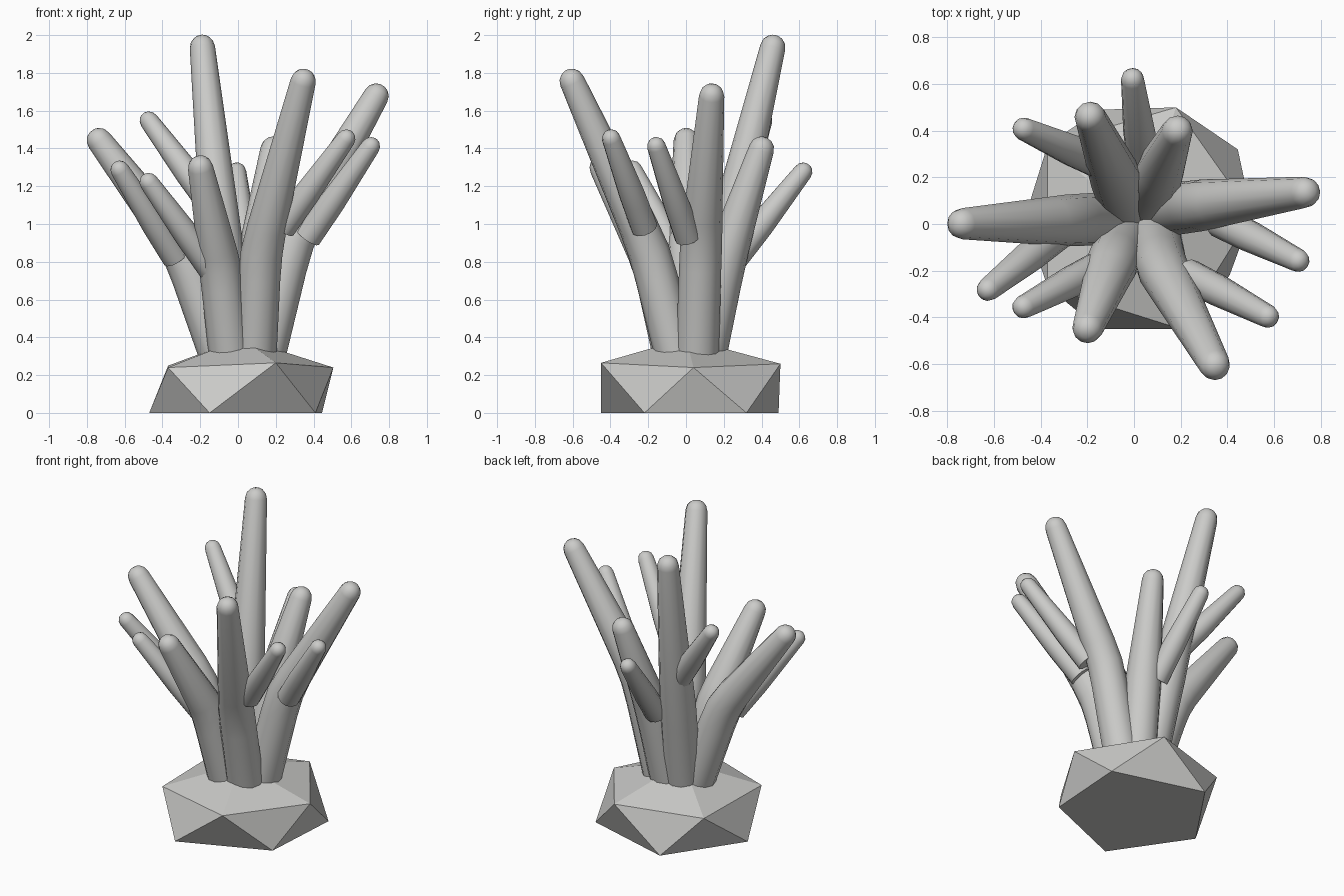
import bpy, bmesh, math
from mathutils import Vector

cube = bpy.data.objects.get("Cube")
if cube:
    bpy.data.objects.remove(cube, do_unlink=True)

grey = bpy.data.materials.new("stone_grey")
grey.use_nodes = True
grey.diffuse_color = (0.6, 0.6, 0.585, 1)
grey.node_tree.nodes["Principled BSDF"].inputs["Base Color"].default_value = grey.diffuse_color


def add_object(name, bm, smooth):
    bmesh.ops.recalc_face_normals(bm, faces=bm.faces)
    mesh = bpy.data.meshes.new(name)
    bm.to_mesh(mesh)
    bm.free()
    mesh.materials.append(grey)
    obj = bpy.data.objects.new(name, mesh)
    bpy.context.collection.objects.link(obj)
    if smooth:
        bpy.ops.object.select_all(action='DESELECT')
        obj.select_set(True)
        bpy.context.view_layer.objects.active = obj
        bpy.ops.object.shade_smooth_by_angle(angle=math.radians(50))


def branch(name, base, mid, tip, r_base, r_mid, r_tip, sides=12):
    """Tapered tube with a soft bend at mid, ending in a rounded tip."""
    base, mid, tip = Vector(base), Vector(mid), Vector(tip)
    low_dir, end_dir = (mid - base).normalized(), (tip - mid).normalized()
    end = tip - end_dir * r_tip
    before, after = base.lerp(mid, 0.75), mid.lerp(end, 0.15)
    rings = [(base, low_dir, r_base),
             (before, low_dir, r_base + (r_mid - r_base) * 0.75),
             (mid.lerp((before + after) / 2, 0.4), low_dir + end_dir, r_mid),
             (after, end_dir, r_mid + (r_tip - r_mid) * 0.15)]
    # rounded tip
    for a in (0, 30, 55, 75):
        a = math.radians(a)
        rings.append((end + end_dir * r_tip * math.sin(a), end_dir, r_tip * math.cos(a)))

    bm = bmesh.new()
    loops = []
    for pos, tangent, r in rings:
        z = tangent.normalized()
        x = Vector((0, 1, 0)).cross(z).normalized()
        y = z.cross(x)
        loops.append([bm.verts.new(pos + (x * math.cos(k) + y * math.sin(k)) * r)
                      for k in (math.tau * s / sides for s in range(sides))])
    for low, high in zip(loops, loops[1:]):
        for s in range(sides):
            n = (s + 1) % sides
            bm.faces.new((low[s], low[n], high[n], high[s]))
    bm.faces.new(loops[0])
    bm.faces.new(loops[-1])
    add_object(name, bm, True)


# Faceted rock: two staggered five-sided rings, a low peak and a flat underside
upper = [(0.505, 0.04, 0.24), (0.18, 0.5, 0.26), (-0.37, 0.34, 0.25),
         (-0.37, -0.27, 0.24), (0.2, -0.45, 0.265)]
lower = [(0.445, 0.32, 0), (-0.15, 0.49, 0), (-0.47, 0.02, 0),
         (-0.15, -0.45, 0), (0.41, -0.22, 0)]
bm = bmesh.new()
up = [bm.verts.new(p) for p in upper]
low = [bm.verts.new(p) for p in lower]
peak = bm.verts.new((0.02, 0, 0.395))
for i in range(5):
    n = (i + 1) % 5
    bm.faces.new((up[i], up[n], peak))
    bm.faces.new((up[i], low[i], up[n]))
    bm.faces.new((low[i], low[n], up[n]))
bm.faces.new(low)
add_object("rock_base", bm, False)

# Main branches: base, middle, tip
for name, base, mid, tip in (
        ("tall_back_branch", (-0.035, 0.08, 0.3), (-0.085, 0.21, 0.9), (-0.195, 0.475, 2.0)),
        ("front_left_branch", (0.09, -0.05, 0.3), (0.12, -0.19, 0.85), (0.36, -0.63, 1.815)),
        ("left_branch", (0.137, 0.06, 0.3), (0.29, 0.08, 0.92), (0.765, 0.14, 1.735)),
        ("right_branch", (-0.09, 0.025, 0.3), (-0.29, 0.015, 0.86), (-0.775, 0.0, 1.495)),
        ("front_right_branch", (-0.04, -0.06, 0.3), (-0.095, -0.17, 0.78), (-0.21, -0.475, 1.355)),
        ("back_left_branch", (0.055, 0.1, 0.3), (0.1, 0.205, 0.8), (0.195, 0.42, 1.46))):
    branch(name, base, mid, tip, 0.114, 0.111, 0.067)

# Offshoots: base, tip
for name, base, tip in (
        ("tall_back_offshoot", (-0.14, 0.26, 1.1), (-0.5, 0.42, 1.585)),
        ("front_left_offshoot", (0.235, -0.22, 0.98), (0.6, -0.41, 1.49)),
        ("left_offshoot", (0.37, 0.01, 0.93), (0.73, -0.17, 1.45)),
        ("right_offshoot", (-0.33, -0.045, 0.82), (-0.65, -0.3, 1.325)),
        ("front_right_offshoot", (-0.14, -0.18, 0.76), (-0.5, -0.37, 1.26)),
        ("back_left_offshoot", (0.04, 0.26, 0.82), (-0.01, 0.65, 1.315))):
    mid = Vector(base).lerp(Vector(tip), 0.35)
    branch(name, base, mid, tip, 0.071, 0.069, 0.05)
